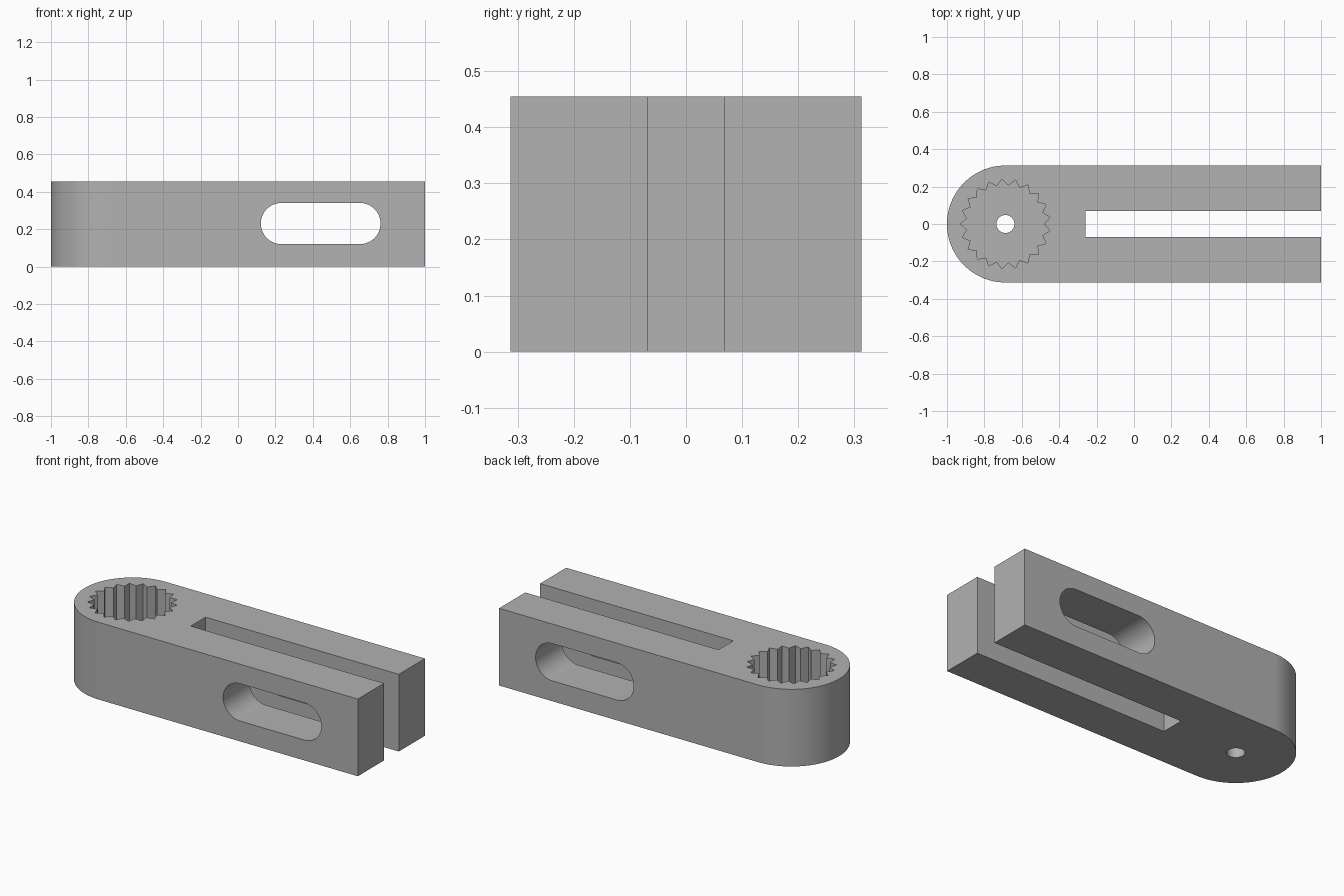
import bpy, bmesh
from math import sin, cos, pi, radians
from mathutils import Vector

if "Cube" in bpy.data.objects:
    bpy.data.objects.remove(bpy.data.objects["Cube"])

HEIGHT, HALF_W = 0.455, 0.3125
PIVOT_X = -1 + HALF_W

grey = bpy.data.materials.new("mid grey")
grey.diffuse_color = (0.445, 0.445, 0.445, 1)
grey.use_nodes = True
grey.node_tree.nodes["Principled BSDF"].inputs["Base Color"].default_value = grey.diffuse_color


def arc(cx, cy, r, start, end, n):
    return [(cx + r * cos(start + (end - start) * i / n),
             cy + r * sin(start + (end - start) * i / n)) for i in range(n + 1)]


def prism(name, outline, low, high, axis="Z"):
    """Extrude a 2D outline along z, or an x-z outline along y."""
    def place(p, d):
        return Vector((p[0], p[1], d)) if axis == "Z" else Vector((p[0], d, p[1]))
    bm = bmesh.new()
    face = bm.faces.new([bm.verts.new(place(p, low)) for p in outline])
    ext = bmesh.ops.extrude_face_region(bm, geom=[face])
    bmesh.ops.translate(bm, vec=place((0, 0), high - low),
                        verts=[v for v in ext["geom"] if isinstance(v, bmesh.types.BMVert)])
    bmesh.ops.recalc_face_normals(bm, faces=bm.faces)
    mesh = bpy.data.meshes.new(name)
    bm.to_mesh(mesh)
    bm.free()
    mesh.materials.append(grey)
    ob = bpy.data.objects.new(name, mesh)
    bpy.context.collection.objects.link(ob)
    return ob


# Arm body with one rounded end
outline = [(1, -HALF_W), (1, HALF_W)] + arc(PIVOT_X, 0, HALF_W, pi / 2, 3 * pi / 2, 64)
body = prism("clamp_arm", outline, 0, HEIGHT)

# Open slot splitting the square end into a fork
fork = [(-0.26, -0.069), (1.2, -0.069), (1.2, 0.069), (-0.26, 0.069)]

# Long rounded slot running crosswise through both prongs
R = 0.11
oval = (arc(0.762 - R, 0.23, R, -pi / 2, pi / 2, 32)
        + arc(0.122 + R, 0.23, R, pi / 2, 3 * pi / 2, 32))

# Toothed socket: 21 V-shaped grooves around the pivot
TEETH = 21
socket = []
for i in range(2 * TEETH):
    a, r = pi + pi * i / TEETH, 0.207 if i % 2 else 0.241
    socket.append((PIVOT_X + r * cos(a), r * sin(a)))

# Small screw hole through the socket floor
hole = arc(PIVOT_X, 0, 0.048, 0, 2 * pi, 48)[:-1]

cutters = [
    prism("fork_slot_cutter", fork, -0.2, 0.7),
    prism("cross_slot_cutter", oval, -0.5, 0.5, "Y"),
    prism("socket_cutter", socket, 0.2, 0.7),
    prism("screw_hole_cutter", hole, -0.2, 0.4),
]

bpy.context.view_layer.objects.active = body
for cutter in cutters:
    cutter.hide_render = True
    mod = body.modifiers.new(cutter.name, "BOOLEAN")
    mod.operation, mod.solver, mod.object = "DIFFERENCE", "EXACT", cutter
    bpy.ops.object.modifier_apply(modifier=mod.name)
for cutter in cutters:
    bpy.data.objects.remove(cutter)

# Smooth the curved walls, keep the edges sharp
body.select_set(True)
bpy.ops.object.shade_smooth_by_angle(angle=radians(25))
